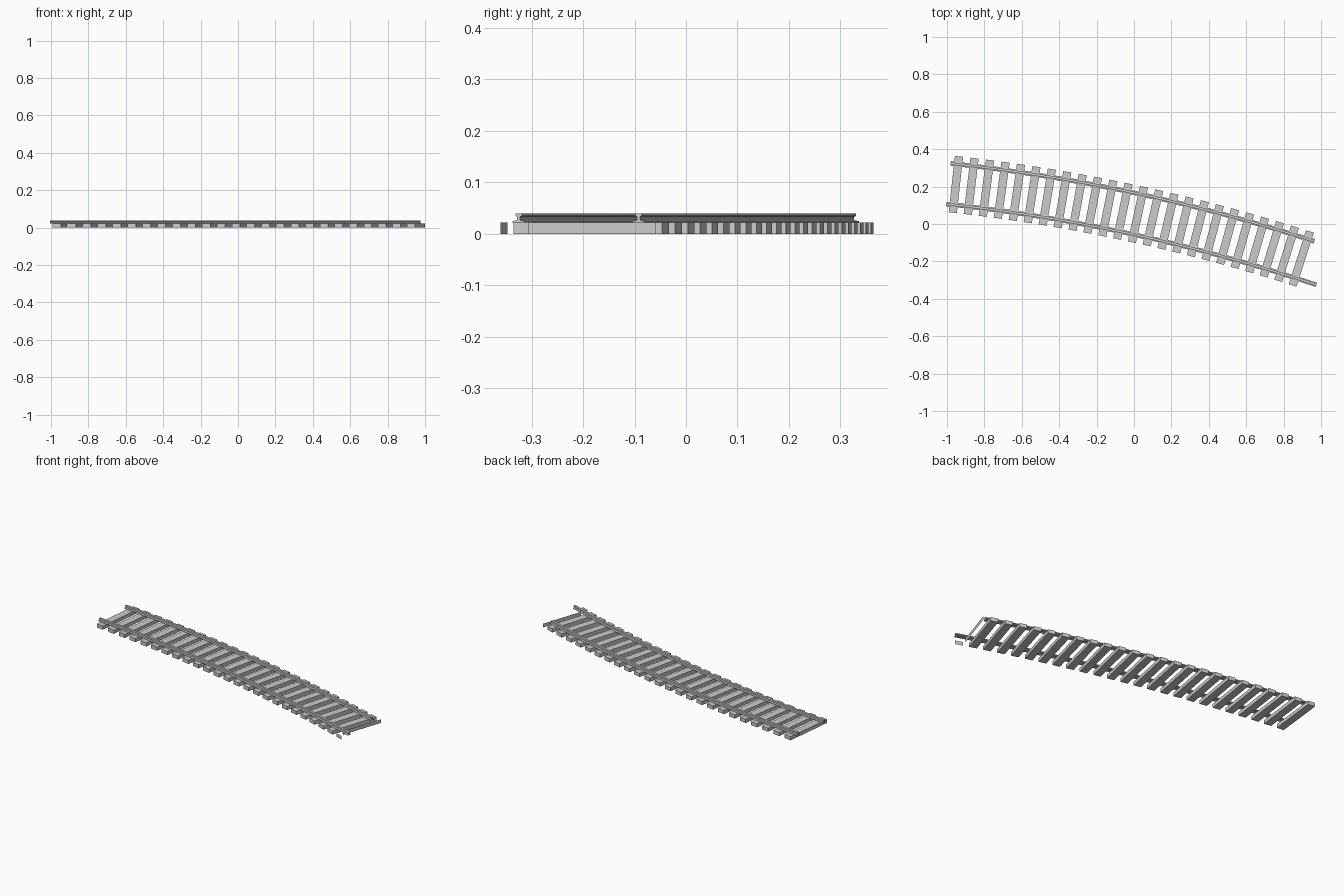
import bpy, bmesh
from math import sin, cos, radians

if "Cube" in bpy.data.objects:
    bpy.data.objects.remove(bpy.data.objects["Cube"])

CX, CY, R = -2.008, -9.230, 9.5      # centre and radius of the track curve
FIRST, PITCH, COUNT = 6.38, 0.496, 24
HALF_LEN, HALF_W, TOP = 0.1515, 0.022, 0.022


def at(angle, radial, along=0.0, z=0.0):
    """Point on the curve: radial offset from centre line, offset along it."""
    a = radians(angle)
    r = R + radial
    return (CX + r * sin(a) + along * cos(a), CY + r * cos(a) - along * sin(a), z)


def finish(name, bm):
    bmesh.ops.recalc_face_normals(bm, faces=bm.faces)
    me = bpy.data.meshes.new(name)
    bm.to_mesh(me)
    bm.free()
    ob = bpy.data.objects.new(name, me)
    bpy.context.collection.objects.link(ob)
    return ob


def sleeper(i):
    a = FIRST + PITCH * i
    bm = bmesh.new()
    rings = []
    for z in (0, TOP):
        rings.append([bm.verts.new(at(a, s * HALF_LEN, t * HALF_W, z))
                      for s, t in ((-1, -1), (-1, 1), (1, 1), (1, -1))])
    lo, hi = rings
    bm.faces.new(lo)
    bm.faces.new(hi)
    for k in range(4):
        j = (k + 1) % 4
        bm.faces.new((lo[k], lo[j], hi[j], hi[k]))
    finish(f"sleeper_{i + 1}", bm)


def rail(name, offset, start, end):
    # half profile of foot, web and head (radial, height), mirrored
    half = [(0.012, TOP), (0.012, 0.0245), (0.003, 0.0265),
            (0.003, 0.033), (0.0065, 0.0345), (0.0065, 0.039)]
    prof = half + [(-x, z) for x, z in reversed(half)]
    n, steps = len(prof), COUNT
    bm = bmesh.new()
    rings = [[bm.verts.new(at(start + (end - start) * s / steps, offset + x, 0, z))
              for x, z in prof] for s in range(steps + 1)]
    for p, q in zip(rings, rings[1:]):
        for k in range(n):
            j = (k + 1) % n
            bm.faces.new((p[k], p[j], q[j], q[k]))
    bm.faces.new(rings[0])
    bm.faces.new(rings[-1])
    finish(name, bm)


def sheet(name, p, q):
    # open upright panel between two ground points
    bm = bmesh.new()
    pts = [p, q, (q[0], q[1], TOP), (p[0], p[1], TOP)]
    bm.faces.new([bm.verts.new(c) for c in pts])
    finish(name, bm)


for i in range(COUNT):
    sleeper(i)

rail("outer_rail", 0.109, 6.14, 18.02)
rail("inner_rail", -0.109, 6.14, 18.52)

# leftover panels of the unfinished end sleeper
a = FIRST + PITCH * COUNT
sheet("end_sleeper_side", at(a, -0.109, -HALF_W), at(a, HALF_LEN, -HALF_W))
sheet("end_sleeper_cap", at(a, -HALF_LEN, -HALF_W), at(a, -HALF_LEN, HALF_W))
